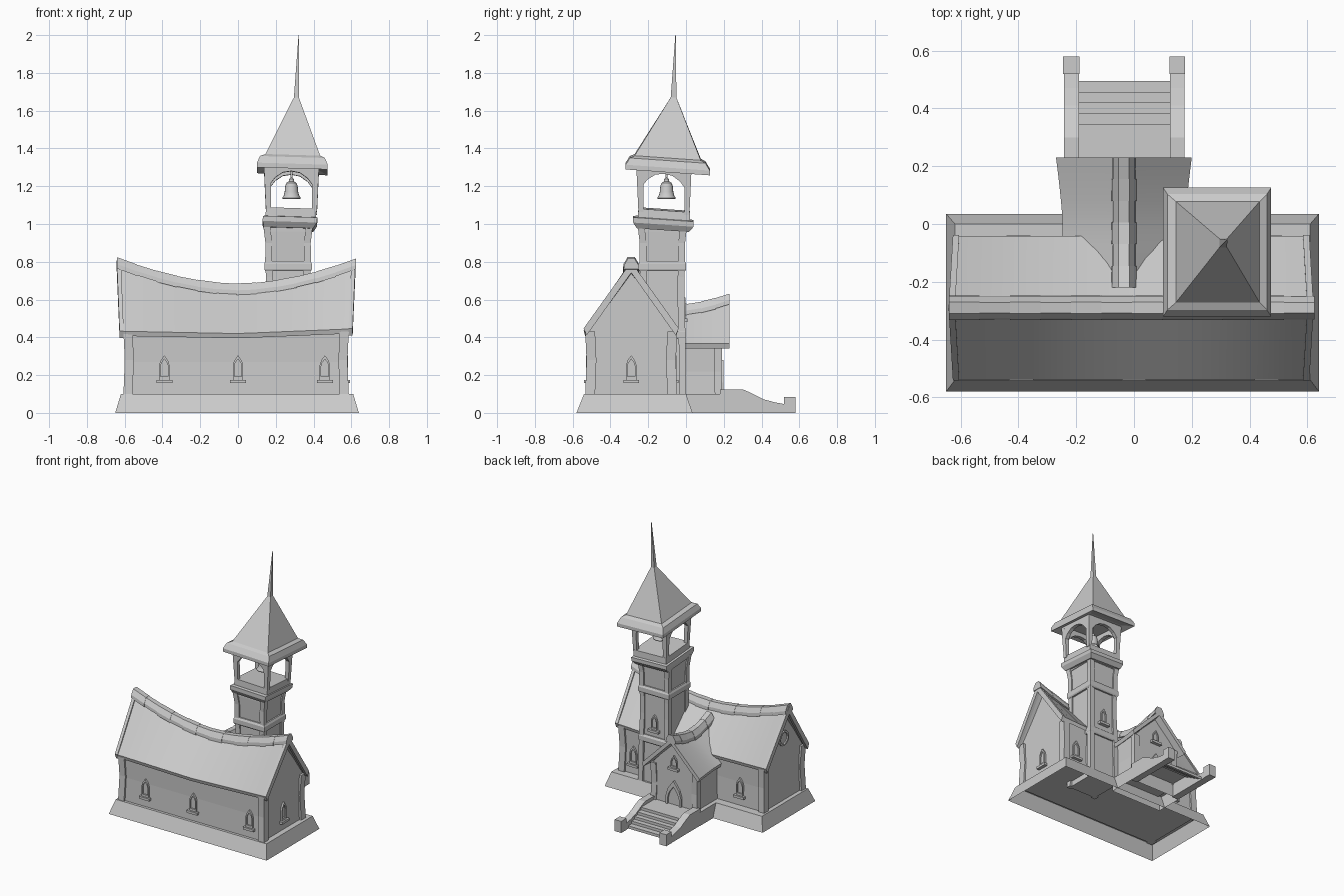
import bpy, bmesh, math
from mathutils import Matrix, Vector

if "Cube" in bpy.data.objects:
    bpy.data.objects.remove(bpy.data.objects["Cube"])

PI = math.pi


def loft(name, rings, caps=(True, True), closed=True, smooth=False):
    """Skin a list of equal-length point rings."""
    bm = bmesh.new()
    vs = [[bm.verts.new(p) for p in r] for r in rings]
    n = len(rings[0])
    for a, b in zip(vs, vs[1:]):
        for i in range(n if closed else n - 1):
            j = (i + 1) % n
            bm.faces.new((a[i], a[j], b[j], b[i]))
    if caps[0]:
        bm.faces.new(vs[0])
    if caps[1]:
        bm.faces.new(vs[-1])
    bmesh.ops.recalc_face_normals(bm, faces=bm.faces)
    me = bpy.data.meshes.new(name)
    bm.to_mesh(me)
    bm.free()
    ob = bpy.data.objects.new(name, me)
    bpy.context.collection.objects.link(ob)
    if smooth:
        bpy.ops.object.select_all(action='DESELECT')
        ob.select_set(True)
        bpy.context.view_layer.objects.active = ob
        bpy.ops.object.shade_smooth_by_angle(angle=math.radians(30))
    return ob


def rect(cx, cy, hx, hy, z):
    return [(cx - hx, cy - hy, z), (cx + hx, cy - hy, z), (cx + hx, cy + hy, z), (cx - hx, cy + hy, z)]


def box(name, x0, x1, y0, y1, z0, z1, caps=(True, True)):
    c = ((x0 + x1) / 2, (y0 + y1) / 2, (x1 - x0) / 2, (y1 - y0) / 2)
    return loft(name, [rect(*c, z0), rect(*c, z1)], caps)


def place(x, y, z, turn=0):
    """Wall frame: local -y points outward, turn in degrees."""
    return Matrix.Translation((x, y, z)) @ Matrix.Rotation(math.radians(turn), 4, 'Z')


def pointed(w, h):
    """Pointed arch outline in (x, z), base centred on the origin."""
    k = h - w * 0.95
    return [(-w / 2, 0), (w / 2, 0), (w / 2, k), (w * .36, k + w * .45), (0, h),
            (-w * .36, k + w * .45), (-w / 2, k)]


def frame(name, M, outline, scale, lift, d=.012):
    """Raised frame with a sunken pane."""
    inner = [(x * scale, lift + (z - lift) * scale) for x, z in outline]
    loops = [(outline, .02), (outline, -d), (inner, -d), (inner, -.002)]
    loft(name, [[M @ Vector((x, y, z)) for x, z in pts] for pts, y in loops], (False, True))


def window(name, x, y, z, turn, w=.055, h=.13):
    M = place(x, y, z, turn)
    frame(name, M, pointed(w, h), .72, h * .45)
    loft(name + "_sill", [[M @ Vector(p) for p in rect(0, -.008, .042, .016, q)] for q in (-.018, 0)])


# ---- Stone base, open underneath
loft("base", [rect(-.005, -.2725, .645, .3075, 0), rect(-.005, -.27, .615, .27, .1)], (False, True))

# ---- Nave
CY = -.29


def sag(x):
    return .66 + .135 * (abs(x) / .63) ** 1.8


def eave(x):
    return .4 + .025 * max(0, x / .6) + .012 * max(0, -x / .6)


xs = [-.59 + 1.16 * i / 12 for i in range(13)]
loft("nave_walls", [[(x, CY - .23, .09), (x, CY - .225, .27), (x, CY - .23, .43), (x, CY, sag(x) - .02),
                     (x, CY + .23, .43), (x, CY + .225, .27), (x, CY + .23, .09)] for x in xs])
for sx, cx in ((-1, -.578), (1, .558)):
    for sy in (-1, 1):
        prof = ((.09, .008), (.15, .004), (.28, -.004), (.36, .002), (.43, .008))
        loft("nave_corner_post", [rect(cx + sx * o * .6, CY + sy * (.213 + o * .6), .024, .026, z)
                                  for z, o in prof])

rings = []
for i in range(17):
    t = -1 + i / 8
    xe, xr = -.01 + .615 * t, -.01 + .63 * t
    e, r = eave(xe), sag(xr)
    rings.append([(xe, CY - .248, e + .02), (xr, CY, r), (xe, CY + .248, e + .02),
                  (xe, CY + .24, e - .005), (xr, CY, r - .035), (xe, CY - .24, e - .005)])
loft("nave_roof", rings, smooth=True)
# barge boards at both gables
for t in (-1, 1):
    xe, xr = -.01 + .617 * t, -.01 + .632 * t
    e, r = eave(xe), sag(xr)
    loft("barge_board", [[(xe - t * d, CY - .252, e + .022), (xr - t * d, CY, r + .008),
                          (xe - t * d, CY + .252, e + .022), (xe - t * d, CY + .236, e - .015),
                          (xr - t * d, CY, r - .05), (xe - t * d, CY - .236, e - .015)] for d in (0, .022)])

TILE = [(-.04, -.04), (-.038, -.018), (-.018, .016), (.018, .016), (.038, -.018), (.04, -.04)]
for i in range(12):
    x0, x1 = -.64 + 1.265 * i / 12, -.64 + 1.265 * (i + 1) / 12
    k = 1.0 if i % 2 else 1.08
    loft("nave_ridge_tile", [[(x, CY + u * k, sag(x) + .008 + w * k) for u, w in TILE] for x in (x0, x1)])

for x in (-.39, 0, .46):
    window("front_window", x, CY - .227, .175, 0)
for x in (-.4, .47):
    window("back_window", x, CY + .227, .175, 180)
window("gable_window", .57, CY, .175, 90)
frame("round_window", place(-.59, CY, .56, -90),
      [(.055 * math.cos(i * PI / 6), .055 * math.sin(i * PI / 6)) for i in range(12)], .75, 0)

# ---- Porch
PX = -.035


def pz(y):
    return .548 + .055 * max(0, y / .23) ** 1.4 + .055 * max(0, -y / .22) ** 1.8


ys = [-.22 + .45 * i / 9 for i in range(10)]
rings = []
for y in ys:
    h = .212 + .023 * max(0, y / .23) ** 1.3
    r = pz(y)
    rings.append([(PX - h, y, .368), (PX, y, r), (PX + h, y, .368),
                  (PX + h - .01, y, .34), (PX, y, r - .035), (PX - h + .01, y, .34)])
loft("porch_roof", rings, smooth=True)
for i in range(6):
    y0, y1 = -.22 + .075 * i, -.22 + .075 * (i + 1)
    k = 1.0 if i % 2 else 1.08
    loft("porch_ridge_tile", [[(PX + u * k, y, pz(y) + .012 + w * k) for u, w in TILE] for y in (y0, y1)])
loft("porch_walls", [[(PX - .18, y, .09), (PX - .175, y, .22), (PX - .18, y, .37), (PX, y, pz(y) - .02),
                      (PX + .18, y, .37), (PX + .175, y, .22), (PX + .18, y, .09)] for y in (-.06, .06, .183)])
for s in (-1, 1):
    loft("porch_corner_post", [rect(PX + s * (.167 + o), .17 + o, .022, .02, z)
                               for z, o in ((.09, .003), (.22, -.003), (.37, .003))])
frame("door", place(PX, .183, .1, 180), pointed(.125, .18), .76, 0, .016)
window("porch_window", PX, .183, .375, 180, .05, .09)
box("porch_base", -.245, .175, -.02, .19, 0, .1, (False, True))

# steps and side rails
prof = [(.18, .1)]
for i, y in enumerate((.345, .385, .42, .455, .495)):
    prof += [(y, .1 - .02 * i), (y, .08 - .02 * i)]
loft("steps", [[(x, y, z) for y, z in prof] for x in (-.2, .135)], (False, False), closed=False)
rail = [(.18, 0), (.18, .125), (.3, .125), (.35, .103), (.41, .072), (.47, .056), (.53, .045), (.53, 0)]
for x0, x1 in ((-.243, -.19), (.125, .175)):
    loft("step_rail", [[(x, y, z) for y, z in rail] for x in (x0, x1)])
    box("step_post", x0 - .002, x1 + .002, .52, .58, 0, .085)

# ---- Tower shaft
TX, TY = .265, -.125
loft("tower_core", [rect(TX, TY, h, h, z) for z, h in
                    ((.05, .112), (.4, .108), (.8, .108), (1.0, .118))])
levels = ((.05, .126), (.42, .122), (.6, .116), (.72, .117), (.8, .121), (.9, .12), (1.0, .132))
for sx in (-1, 1):
    for sy in (-1, 1):
        loft("tower_corner", [rect(TX + sx * (h - .018), TY + sy * (h - .018), .018, .018, z)
                              for z, h in levels])
for z, h in ((.4, .124), (.76, .126)):
    loft("tower_band", [rect(TX, TY, h - .006, h - .006, z - .01), rect(TX, TY, h, h, z),
                        rect(TX, TY, h, h, z + .03), rect(TX, TY, h - .008, h - .008, z + .045)])
for a in range(4):
    M = place(TX, TY, 0, 90 * a)
    loft("tower_top_panel", [[M @ Vector(p) for p in rect(0, -.109, .11, .011, z)] for z in (.96, .99)])
window("tower_window", TX, TY + .11, .5, 180, .045, .11)


# ---- Belfry, slightly tilted
def tilt(ps):
    return [(x, y, z - .07 * (y + .11) - .03 * (x - .28)) for x, y, z in ps]


loft("belfry_floor", [tilt(r) for r in (
    rect(.268, -.122, .13, .138, .97), rect(.274, -.12, .144, .16, 1.0), rect(.276, -.12, .144, .16, 1.027),
    rect(.28, -.116, .134, .138, 1.03), rect(.28, -.116, .132, .136, 1.075))])
arch = [(-.135, 1.06), (-.108, 1.06), (-.108, 1.205), (-.085, 1.235), (-.045, 1.262), (0, 1.27),
        (.045, 1.262), (.085, 1.235), (.108, 1.205), (.108, 1.06), (.135, 1.06), (.147, 1.32), (-.147, 1.32)]
for a in range(4):
    M = place(.283, -.117, 0, 90 * a)
    loft("belfry_arch", [tilt([M @ Vector((x, y - .046 * (z - 1.06), z)) for x, z in arch])
                         for y in (-.135, -.107)])
loft("spire_roof", [tilt(r) for r in (
    rect(.288, -.1, .14, .15, 1.3), rect(.288, -.097, .187, .223, 1.28), rect(.288, -.097, .187, .223, 1.305),
    rect(.288, -.097, .172, .2, 1.342), rect(.29, -.097, .145, .175, 1.355))]
    + [rect(.309, -.066, .013, .015, 1.67), rect(.322, -.055, .0015, .0015, 2.0)])

# bell
bell = [(.006, 1.3), (.006, 1.245), (.013, 1.238), (.014, 1.226), (.027, 1.217), (.033, 1.2), (.036, 1.17),
        (.041, 1.15), (.049, 1.138), (.047, 1.133), (.036, 1.14), (.03, 1.19)]
loft("bell", [[(.283 + r * math.cos(i * PI / 8), -.103 + r * math.sin(i * PI / 8), z) for i in range(16)]
              for r, z in bell], smooth=True)
